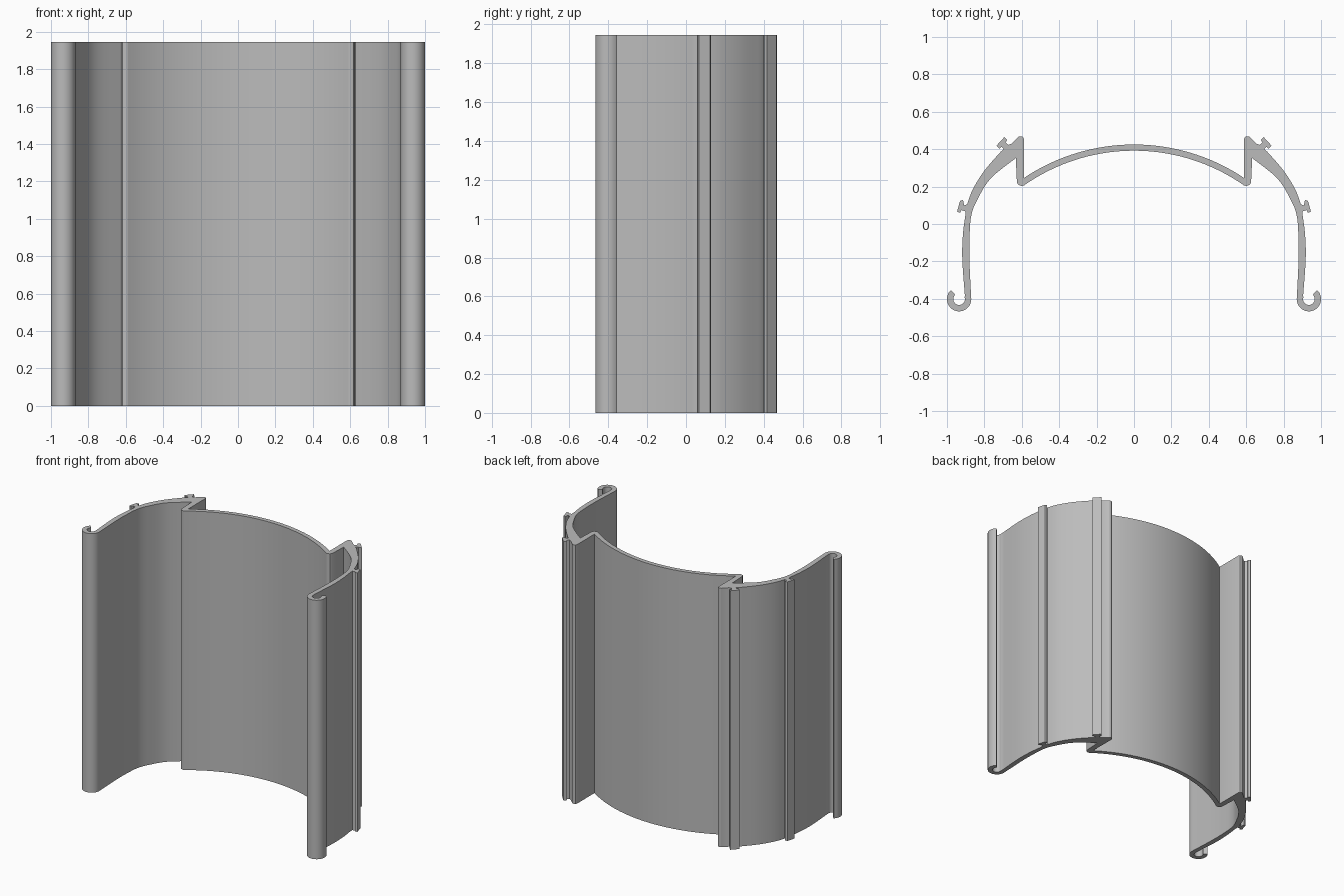
import bpy, bmesh
from math import sin, cos, radians

cube = bpy.data.objects.get("Cube")
if cube:
    bpy.data.objects.remove(cube, do_unlink=True)

HEIGHT, LAYERS = 1.945, 30


def arc(cx, cy, r, start, end, steps):
    """Points on a circular arc, angles in degrees."""
    angles = [radians(start + (end - start) * i / steps) for i in range(steps + 1)]
    return [(cx + r * cos(a), cy + r * sin(a)) for a in angles]


def curve(pts, steps=5):
    """Smooth curve through the given points."""
    p = [pts[0]] + pts + [pts[-1]]
    out = []
    for a, b, c, d in zip(p, p[1:], p[2:], p[3:]):
        for i in range(steps):
            t = i / steps
            out.append(tuple(
                0.5 * (2 * q + (r - o) * t + (2 * o - 5 * q + 4 * r - s) * t * t
                       + (3 * q - o - 3 * r + s) * t ** 3)
                for o, q, r, s in zip(a, b, c, d)))
    return out + [pts[-1]]


# Half of the cross-section, from the back centre round to the front centre
half = arc(0, -0.632, 1.057, 90, 56.2, 20)
# Upright rib with its rounded top and the slotted tab beside it
half += [(0.588, 0.455), (0.593, 0.465), (0.605, 0.469), (0.619, 0.466),
         (0.657, 0.428), (0.672, 0.423), (0.686, 0.437), (0.678, 0.450),
         (0.693, 0.465), (0.736, 0.418), (0.720, 0.403), (0.708, 0.412),
         (0.696, 0.400)]
# Outer shoulder and the small side tab
half += curve([(0.712, 0.387), (0.80, 0.285), (0.862, 0.185), (0.892, 0.105)])
half += [(0.908, 0.100), (0.914, 0.128), (0.930, 0.124), (0.946, 0.066),
         (0.930, 0.060), (0.922, 0.074), (0.902, 0.068)]
# Outer wall down into the curled hook, then back up the inner wall
half += curve([(0.902, 0.045), (0.915, -0.06), (0.918, -0.19), (0.904, -0.385)])
half += arc(0.935, -0.402, 0.031, 160, 385, 14)
half += [(0.957, -0.375), (0.980, -0.354), (0.994, -0.372)]
half += arc(0.935, -0.402, 0.065, 12, -180, 18)
half += curve([(0.871, -0.385), (0.880, -0.19), (0.879, -0.06), (0.869, 0.05),
               (0.835, 0.135), (0.765, 0.245), (0.632, 0.352)])
# Inner side of the rib and the inner arc
half += [(0.626, 0.222), (0.618, 0.209), (0.604, 0.204)]
half += arc(0, -0.632, 1.024, 54.8, 90, 20)

profile = half + [(-x, y) for x, y in reversed(half[1:-1])]

# One layer of the shell
step = HEIGHT / LAYERS
bm = bmesh.new()
base = bm.faces.new([bm.verts.new((x, y, 0)) for x, y in profile])
top = bmesh.ops.extrude_face_region(bm, geom=[base], use_keep_orig=True)
bmesh.ops.translate(bm, vec=(0, 0, step),
                    verts=[v for v in top["geom"] if isinstance(v, bmesh.types.BMVert)])
bmesh.ops.recalc_face_normals(bm, faces=bm.faces)
mesh = bpy.data.meshes.new("curved_panel")
bm.to_mesh(mesh)
bm.free()
panel = bpy.data.objects.new("curved_panel", mesh)
bpy.context.collection.objects.link(panel)

# Plain grey finish
grey = bpy.data.materials.new("grey")
grey.use_nodes = True
colour = (0.5, 0.5, 0.5, 1)
grey.diffuse_color = colour
grey.node_tree.nodes["Principled BSDF"].inputs["Base Color"].default_value = colour
mesh.materials.append(grey)

bpy.context.view_layer.objects.active = panel
panel.select_set(True)
bpy.ops.object.shade_smooth_by_angle(angle=radians(30))

# Stack the layers to full height
stack = panel.modifiers.new("layers", 'ARRAY')
stack.count = LAYERS
stack.use_relative_offset = False
stack.use_constant_offset = True
stack.constant_offset_displace = (0, 0, step)
